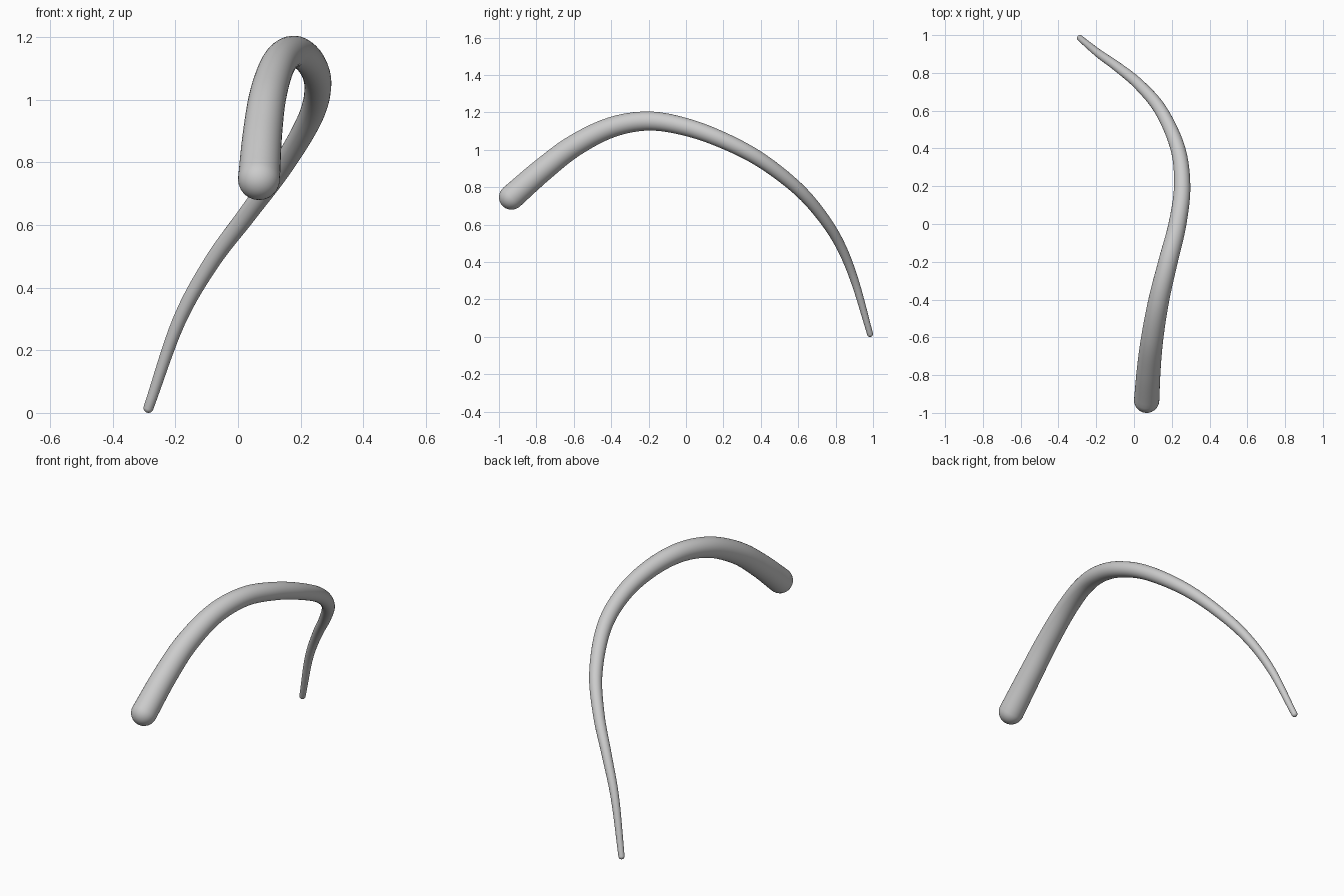
import bpy, bmesh, math
from mathutils import Vector

if "Cube" in bpy.data.objects:
    bpy.data.objects.remove(bpy.data.objects["Cube"])

# Centre line of the tapered rod, thick end to thin tip
PATH = [Vector(p) for p in (
    (0.067, -0.933, 0.747), (0.078, -0.77, 0.89), (0.097, -0.6, 1.02),
    (0.132, -0.4, 1.12), (0.18, -0.2, 1.154), (0.23, 0.0, 1.122),
    (0.255, 0.2, 1.05), (0.232, 0.4, 0.945), (0.143, 0.6, 0.79),
    (0.03, 0.735, 0.635), (-0.085, 0.83, 0.48), (-0.19, 0.905, 0.29),
    (-0.286, 0.984, 0.016))]
R0, R1, SIDES, STEPS, CAP = 0.067, 0.016, 32, 8, 8


def smooth_path(p):
    ext = [2 * p[0] - p[1]] + p + [2 * p[-1] - p[-2]]
    out = []
    for i in range(1, len(p)):
        a, b, c, d = ext[i - 1:i + 3]
        for s in range(STEPS):
            t = s / STEPS
            out.append(0.5 * (2 * b + (c - a) * t + (2 * a - 5 * b + 4 * c - d) * t * t
                              + (3 * b - a - 3 * c + d) * t ** 3))
    return out + [p[-1]]


# Rings: (centre, radius, direction), tapering with length, plus domed ends
pts = smooth_path(PATH)
dist = [0.0]
for a, b in zip(pts, pts[1:]):
    dist.append(dist[-1] + (b - a).length)
n = len(pts)
tan = [(pts[min(i + 1, n - 1)] - pts[max(i - 1, 0)]).normalized() for i in range(n)]
rings = [(pts[i], R0 + (R1 - R0) * dist[i] / dist[-1], tan[i]) for i in range(n)]
angles = [math.pi / 2 * k / CAP for k in range(1, CAP)]
start = [(pts[0] - tan[0] * R0 * math.sin(a), R0 * math.cos(a), tan[0]) for a in reversed(angles)]
end = [(pts[-1] + tan[-1] * R1 * math.sin(a), R1 * math.cos(a), tan[-1]) for a in angles]
rings = start + rings + end

# Skin the rings
bm = bmesh.new()
side = Vector((1, 0, 0))
loops = []
for c, r, t in rings:
    side = (side - t * side.dot(t)).normalized()
    up = t.cross(side)
    loops.append([bm.verts.new(c + r * (side * math.cos(2 * math.pi * k / SIDES)
                                        + up * math.sin(2 * math.pi * k / SIDES)))
                  for k in range(SIDES)])
for a, b in zip(loops, loops[1:]):
    for k in range(SIDES):
        j = (k + 1) % SIDES
        bm.faces.new((a[k], a[j], b[j], b[k]))
for loop, tip in ((loops[0], pts[0] - tan[0] * R0), (loops[-1], pts[-1] + tan[-1] * R1)):
    v = bm.verts.new(tip)
    for k in range(SIDES):
        bm.faces.new((loop[k], loop[(k + 1) % SIDES], v))
bmesh.ops.recalc_face_normals(bm, faces=bm.faces)
for f in bm.faces:
    f.smooth = True
mesh = bpy.data.meshes.new("curved_rod")
bm.to_mesh(mesh)
bm.free()
bpy.context.collection.objects.link(bpy.data.objects.new("curved_rod", mesh))
